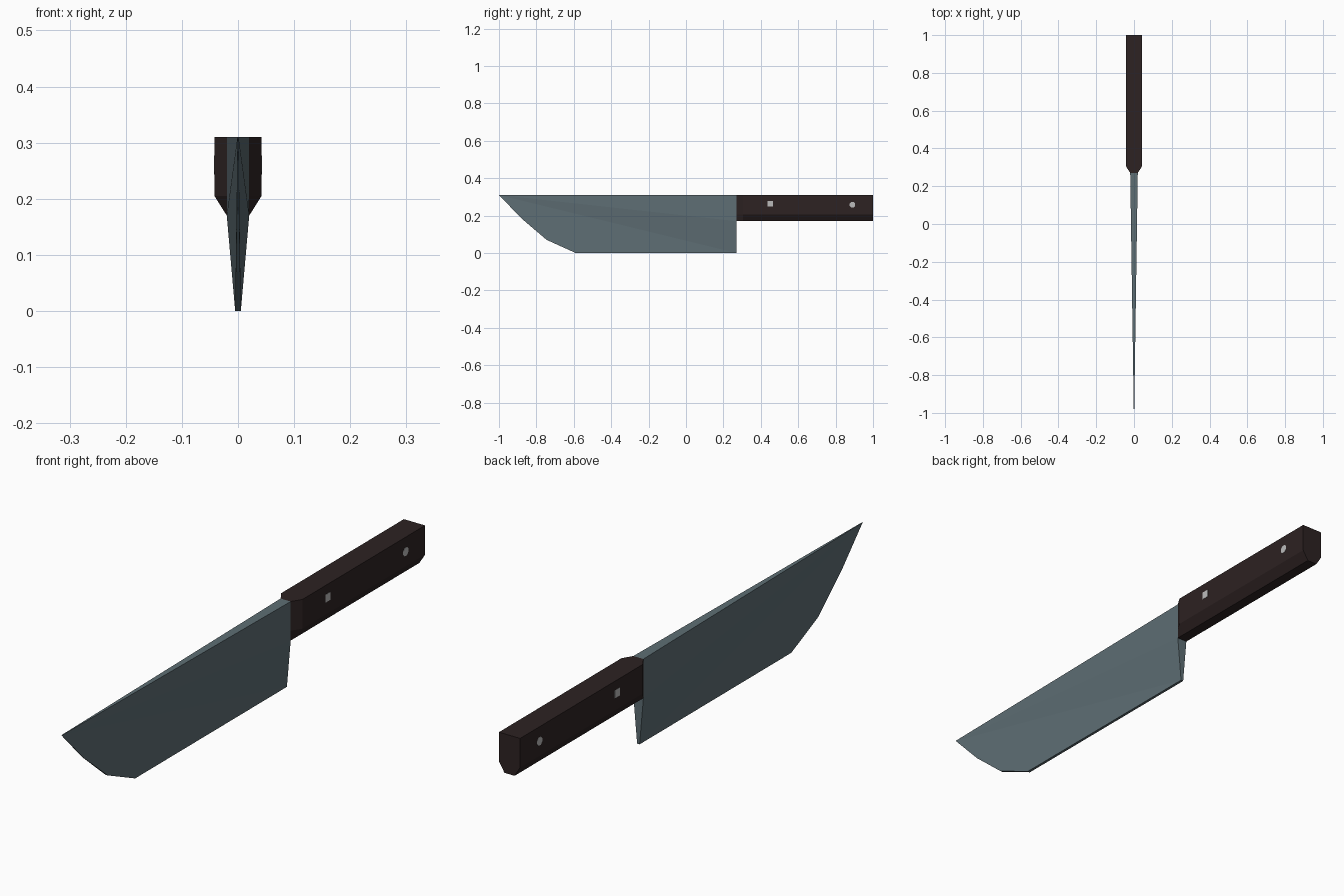
import bpy, bmesh, math
from mathutils import Matrix

if "Cube" in bpy.data.objects:
    bpy.data.objects.remove(bpy.data.objects["Cube"])


def material(name, color):
    m = bpy.data.materials.new(name)
    m.diffuse_color = (*color, 1)
    m.use_nodes = True
    m.node_tree.nodes["Principled BSDF"].inputs["Base Color"].default_value = m.diffuse_color
    return m


STEEL = material("blue grey steel", (0.112, 0.156, 0.175))
WOOD = material("dark brown wood", (0.026, 0.016, 0.016))
RIVET = material("pale rivet metal", (0.50, 0.50, 0.50))


def finish(name, bm, mat):
    bmesh.ops.recalc_face_normals(bm, faces=bm.faces)
    me = bpy.data.meshes.new(name)
    bm.to_mesh(me)
    bm.free()
    me.materials.append(mat)
    ob = bpy.data.objects.new(name, me)
    bpy.context.collection.objects.link(ob)


# Blade: side outline as (y, z, half thickness), starting at the tip
outline = [(-1, 0.31, 0.001), (-0.88, 0.185, 0.002), (-0.745, 0.07, 0.004),
           (-0.59, 0, 0.005), (0.27, 0, 0.005), (0.27, 0.17, 0.02), (0.27, 0.31, 0.02)]
bm = bmesh.new()
left, right = [[bm.verts.new((s * t, y, z)) for y, z, t in outline] for s in (-1, 1)]
n = len(outline)
for side in (left, right):
    for i in range(1, n - 1):  # each cheek fans out from the tip
        bm.faces.new((side[0], side[i], side[i + 1]))
for i in range(n):
    j = (i + 1) % n
    bm.faces.new((left[i], left[j], right[j], right[i]))
finish("blade", bm, STEEL)

# Handle: chamfered section, narrowed where it meets the blade
bm = bmesh.new()
rings = []
for y, w in ((0.27, 0.02), (0.305, 0.042), (1.0, 0.042)):
    half = [(w, 0.31), (w, 0.205), (0.02, 0.17)]
    section = half + [(-x, z) for x, z in reversed(half)]
    rings.append([bm.verts.new((x, y, z)) for x, z in section])
for a, b in zip(rings, rings[1:]):
    for i in range(6):
        j = (i + 1) % 6
        bm.faces.new((a[i], a[j], b[j], b[i]))
bm.faces.new(rings[0])
bm.faces.new(rings[-1])
finish("handle", bm, WOOD)

# Rivets: pins passing through the handle, just proud of both sides
for name, y, z, sides, radius in (("front_rivet", 0.45, 0.263, 4, 0.020),
                                  ("rear_rivet", 0.89, 0.258, 8, 0.016)):
    bm = bmesh.new()
    spin = Matrix.Rotation(math.pi / sides, 4, 'Z')
    place = Matrix.Translation((0, y, z)) @ Matrix.Rotation(math.pi / 2, 4, 'Y') @ spin
    bmesh.ops.create_cone(bm, cap_ends=True, segments=sides, radius1=radius,
                          radius2=radius, depth=0.0856, matrix=place)
    finish(name, bm, RIVET)
